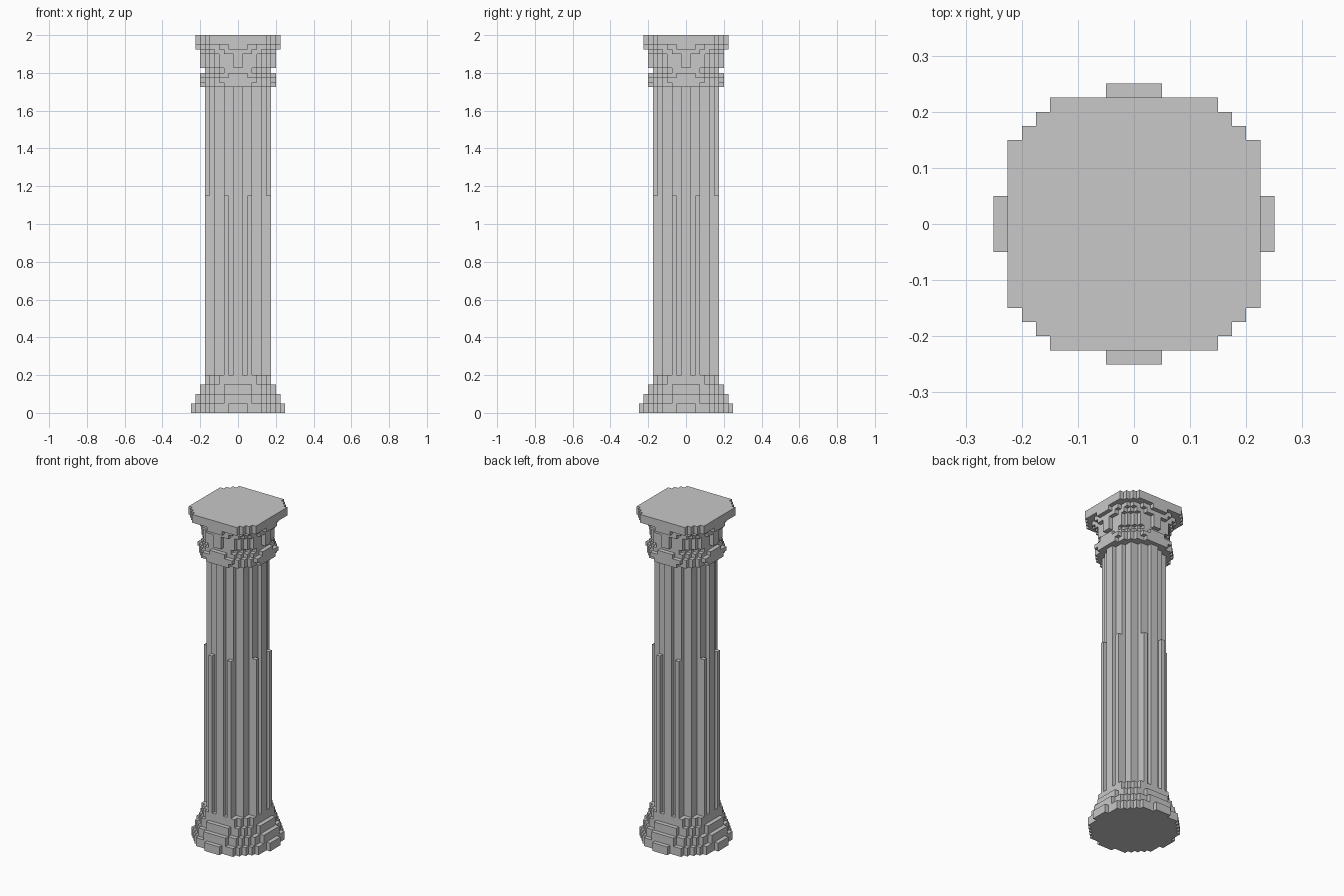
import bpy
import bmesh

UNIT = 0.025   # edge of one block
HALF = 10      # blocks from the axis to the widest edge

cube = bpy.data.objects.get("Cube")
if cube:
    bpy.data.objects.remove(cube, do_unlink=True)

stone = bpy.data.materials.new("grey_stone")
stone.use_nodes = True
grey = (0.578, 0.578, 0.578, 1.0)
stone.diffuse_color = grey
stone.node_tree.nodes["Principled BSDF"].inputs["Base Color"].default_value = grey


def plan(rule):
    """Set of blocks, by lower left corner, whose centre obeys the rule."""
    span = range(-HALF, HALF)
    return {(i, j) for i in span for j in span if rule(abs(i + 0.5), abs(j + 0.5))}


def disc(radius_squared):
    return plan(lambda x, y: x * x + y * y <= radius_squared)


def octagon(side, diagonal):
    return plan(lambda x, y: max(x, y) < side and x + y <= diagonal)


# Sixteen one-block grooves around the shaft
grooves = plan(lambda x, y: (min(x, y), max(x, y)) in {(1.5, 6.5), (3.5, 5.5)})

# Layers from the ground up: part, plan, top height
layers = [
    # Stepped foot
    ("base", disc(95), 0.05),
    ("base", disc(81), 0.1),
    ("base", disc(64), 0.15),
    ("base", disc(56), 0.2),
    # Fluted shaft, slightly slimmer in its upper half
    ("lower_shaft", disc(49) - grooves, 1.15),
    ("upper_shaft", disc(48) - grooves, 1.725),
    # Ring below the capital
    ("collar", disc(64), 1.75),
    ("collar", disc(70), 1.775),
    ("collar", disc(60), 1.8),
    # Flaring neck and the flat slab on top
    ("capital", disc(49), 1.825),
    ("capital", disc(57), 1.9),
    ("capital", disc(64), 1.925),
    ("top_slab", disc(76), 1.95),
    ("top_slab", octagon(9, 14), 2.0),
]


def add_layer(bm, points, cells, below, above, bottom, top):
    """Add the exposed walls, undersides and ledges of one layer."""
    def quad(*corners):
        for c in corners:
            if c not in points:
                points[c] = bm.verts.new((c[0] * UNIT, c[1] * UNIT, c[2]))
        bm.faces.new([points[c] for c in corners])

    for i, j in cells:
        ring = [(i, j), (i + 1, j), (i + 1, j + 1), (i, j + 1)]
        beside = [(i, j - 1), (i + 1, j), (i, j + 1), (i - 1, j)]
        if (i, j) not in above:
            quad(*[(x, y, top) for x, y in ring])
        if (i, j) not in below:
            quad(*[(x, y, bottom) for x, y in reversed(ring)])
        for k, neighbour in enumerate(beside):
            if neighbour not in cells:
                a, b = ring[k], ring[(k + 1) % 4]
                quad((*a, bottom), (*b, bottom), (*b, top), (*a, top))


# Build each part as one mesh, then merge flat neighbouring faces
for name in dict.fromkeys(layer[0] for layer in layers):
    bm = bmesh.new()
    points = {}
    for n, (part, cells, top) in enumerate(layers):
        if part == name:
            below, bottom = layers[n - 1][1:] if n else (set(), 0)
            above = layers[n + 1][1] if n + 1 < len(layers) else set()
            add_layer(bm, points, cells, below, above, bottom, top)
    bmesh.ops.dissolve_limit(bm, angle_limit=0.01, verts=bm.verts[:], edges=bm.edges[:])
    mesh = bpy.data.meshes.new(name)
    bm.to_mesh(mesh)
    bm.free()
    mesh.materials.append(stone)
    bpy.context.collection.objects.link(bpy.data.objects.new(name, mesh))
